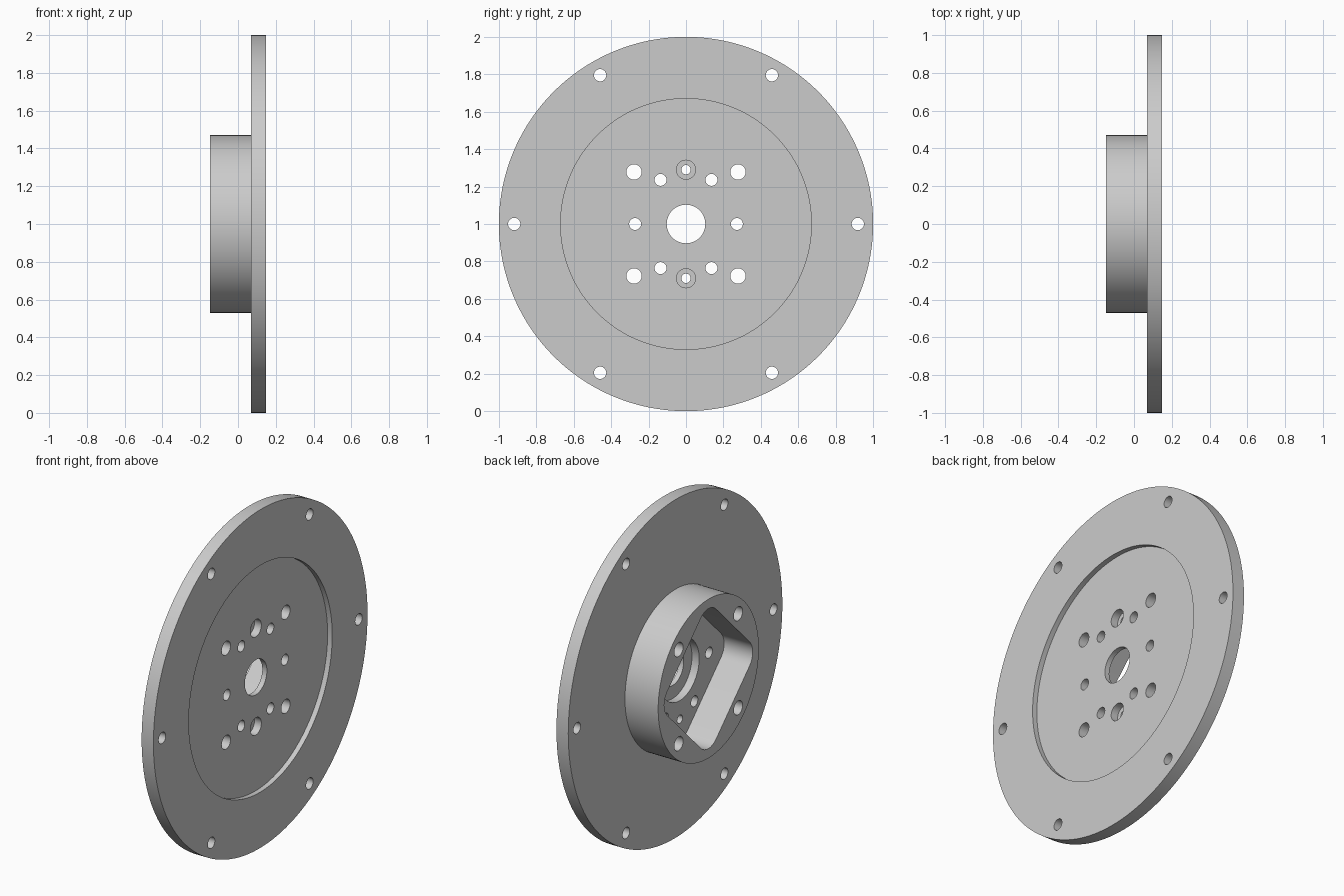
import bpy, bmesh, math
from mathutils import Matrix

default = bpy.data.objects.get("Cube")
if default:
    bpy.data.objects.remove(default, do_unlink=True)

# Axial stations, from the boss end to the flange face
BOSS_END, FLANGE_BACK, FLANGE_FRONT = -0.147, 0.07, 0.147
RECESS_FLOOR, POCKET_FLOOR, BORE_FLOOR = 0.117, 0.04, 0.087
OUT = 0.3  # cutters run past the part to here

steel = bpy.data.materials.new("grey steel")
steel.use_nodes = True
grey = (0.6, 0.6, 0.6, 1)
steel.diffuse_color = grey
steel.node_tree.nodes["Principled BSDF"].inputs["Base Color"].default_value = grey


def prism(name, outline, x0, x1):
    """Extrude a (y, z) outline along x; z is measured from the axle."""
    bm = bmesh.new()
    ends = [[bm.verts.new((x, y, z + 1)) for y, z in outline] for x in (x0, x1)]
    bm.faces.new(ends[0][::-1])
    bm.faces.new(ends[1])
    n = len(outline)
    for i in range(n):
        j = (i + 1) % n
        bm.faces.new((ends[0][i], ends[0][j], ends[1][j], ends[1][i]))
    bmesh.ops.recalc_face_normals(bm, faces=bm.faces)
    mesh = bpy.data.meshes.new(name)
    bm.to_mesh(mesh)
    bm.free()
    mesh.materials.append(steel)
    obj = bpy.data.objects.new(name, mesh)
    bpy.context.collection.objects.link(obj)
    return obj


def circle(r, n, y=0, z=0):
    return [(y + r * math.cos(math.tau * i / n), z + r * math.sin(math.tau * i / n))
            for i in range(n)]


def rounded_diamond(half, r, steps=8):
    """Square standing on its corner, with filleted corners."""
    pts = []
    centre = half - r * math.sqrt(2)
    for k in range(4):
        for i in range(steps + 1):
            a = math.pi / 2 * k + math.pi / 2 * (i / steps - 0.5)
            c = math.pi / 2 * k
            pts.append((centre * math.cos(c) + r * math.cos(a),
                        centre * math.sin(c) + r * math.sin(a)))
    return pts


def combine(target, other, operation):
    mod = target.modifiers.new(operation.lower(), "BOOLEAN")
    mod.operation, mod.solver, mod.object = operation, "EXACT", other
    bpy.context.view_layer.objects.active = target
    bpy.ops.object.modifier_apply(modifier=mod.name)
    bpy.data.objects.remove(other, do_unlink=True)


def cut(outline, x0, x1):
    cutter = prism("cutter", outline, x0, x1)
    cutter.hide_render = True
    combine(flange, cutter, "DIFFERENCE")


# Flange disc with its boss
flange = prism("mounting_flange", circle(1, 160), FLANGE_BACK, FLANGE_FRONT)
boss = prism("boss", circle(0.47, 120), BOSS_END, 0.1)
combine(flange, boss, "UNION")

# Front recess, rear pocket, stepped centre bore
cut(circle(0.67, 128), RECESS_FLOOR, OUT)
cut(rounded_diamond(0.455, 0.1), -OUT, POCKET_FLOOR)
cut(circle(0.18, 64), -OUT, BORE_FLOOR)
cut(circle(0.103, 48), -OUT, OUT)

# Rim bolt holes and inner bolt circle
for i in range(6):
    c, s = math.cos(i * math.pi / 3), math.sin(i * math.pi / 3)
    cut(circle(0.033, 24, 0.918 * c, 0.918 * s), -OUT, OUT)
    cut(circle(0.032, 24, 0.272 * c, 0.272 * s), -OUT, OUT)

# Four holes through the boss, two counterbored holes
for a in (-1, 1):
    for b in (-1, 1):
        cut(circle(0.041, 32, 0.278 * a, 0.278 * b), -OUT, OUT)
    cut(circle(0.051, 32, 0, 0.29 * a), 0.072, OUT)
    cut(circle(0.025, 24, 0, 0.29 * a), -OUT, OUT)

bpy.ops.object.select_all(action="DESELECT")
flange.select_set(True)
bpy.context.view_layer.objects.active = flange
bpy.ops.object.shade_smooth_by_angle(angle=math.radians(30))
